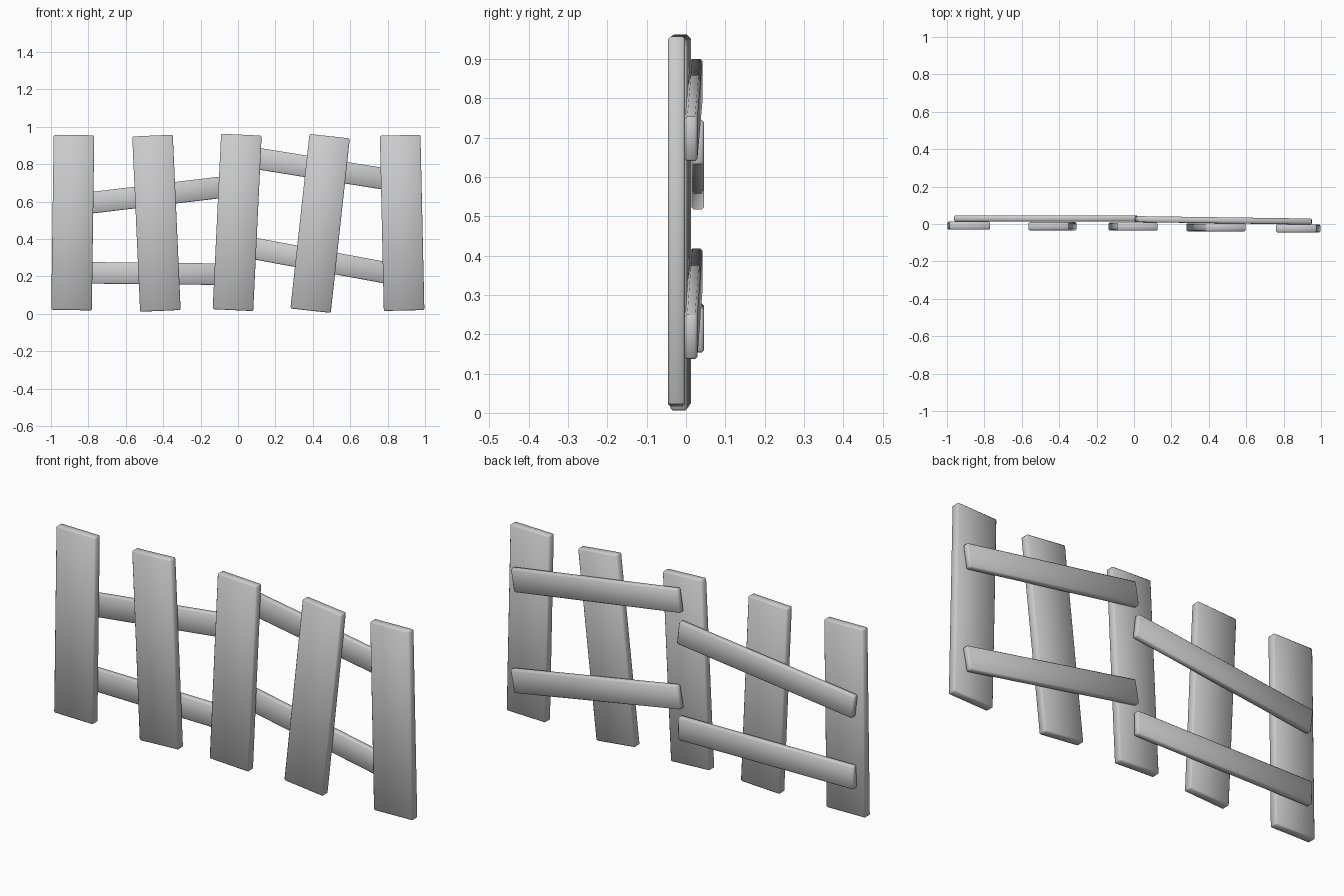
import bpy
import math
from mathutils import Vector, Matrix

cube = bpy.data.objects.get("Cube")
if cube:
    bpy.data.objects.remove(cube, do_unlink=True)

grey = bpy.data.materials.new("plain_grey")
grey.use_nodes = True
colour = (0.6, 0.6, 0.6, 1.0)
grey.diffuse_color = colour
grey.node_tree.nodes["Principled BSDF"].inputs["Base Color"].default_value = colour


def board(name, start, end, width, thickness, bevel):
    """Softly bevelled plank running from start to end, lying in the fence plane."""
    start, end = Vector(start), Vector(end)
    along = (end - start).normalized()
    across = along.cross(Vector((0, 1, 0))).normalized()
    depth = across.cross(along)
    bpy.ops.mesh.primitive_cube_add(size=1)
    obj = bpy.context.object
    obj.name = name
    size = Matrix.Diagonal((width, thickness, (end - start).length, 1))
    turn = Matrix((across, depth, along)).transposed().to_4x4()
    if turn.determinant() < 0:
        turn = turn @ Matrix.Diagonal((-1, 1, 1, 1))
    obj.data.transform(Matrix.Translation((start + end) / 2) @ turn @ size)
    obj.data.materials.append(grey)
    mod = obj.modifiers.new("soft_edges", "BEVEL")
    mod.width = bevel
    mod.segments = 1
    bpy.ops.object.shade_smooth()


# Upright pickets: bottom x, top x, bottom z, top z, centre y
pickets = [
    (-0.89, -0.877, 0.02, 0.956, -0.009),
    (-0.415, -0.457, 0.016, 0.953, -0.012),
    (-0.027, 0.018, 0.020, 0.958, -0.014),
    (0.388, 0.49, 0.017, 0.95, -0.018),
    (0.888, 0.867, 0.018, 0.955, -0.024),
]
for i, (x0, x1, z0, z1, y) in enumerate(pickets):
    board(f"picket_{i + 1}", (x0, y, z0), (x1, y, z1), 0.217, 0.043, 0.006)

# Cross rails behind the pickets
rails = {
    "right_upper_rail": ((-0.955, 0.030, 0.574), (0.015, 0.030, 0.689)),
    "right_lower_rail": ((-0.955, 0.030, 0.221), (0.015, 0.030, 0.211)),
    "left_upper_rail": ((0.012, 0.026, 0.845), (0.942, 0.013, 0.696)),
    "left_lower_rail": ((0.012, 0.026, 0.363), (0.942, 0.013, 0.192)),
}
for name, (a, b) in rails.items():
    board(name, a, b, 0.115, 0.032, 0.006)
